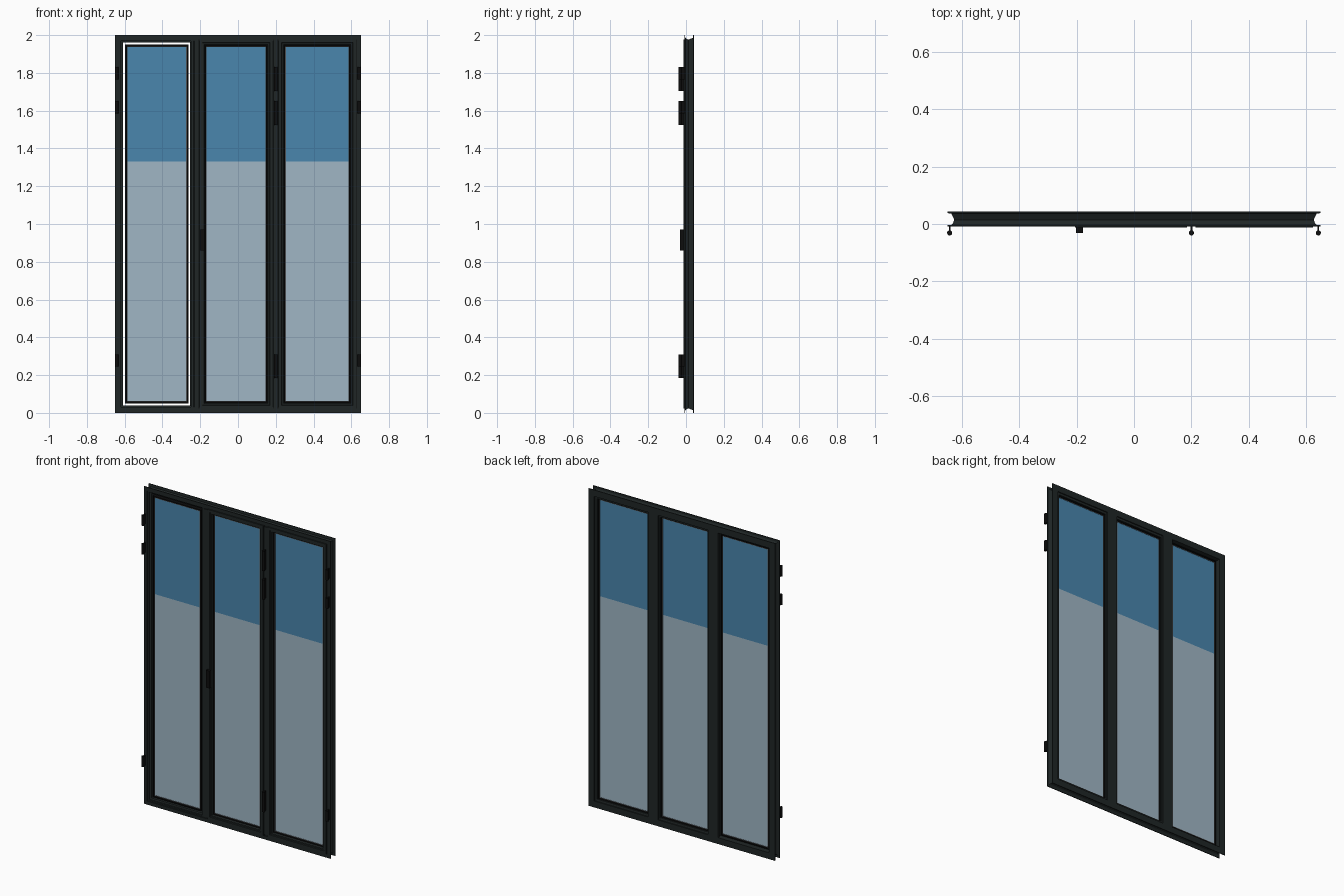
import bpy, bmesh
from mathutils import Vector

cube = bpy.data.objects.get("Cube")
if cube:
    bpy.data.objects.remove(cube, do_unlink=True)


def material(name, r, g, b):
    m = bpy.data.materials.new(name)
    m.use_nodes = True
    m.diffuse_color = (r, g, b, 1)
    bsdf = m.node_tree.nodes["Principled BSDF"]
    bsdf.inputs["Base Color"].default_value = (r, g, b, 1)
    bsdf.inputs["Roughness"].default_value = 0.6
    return m


DARK = material("dark green grey paint", 0.014, 0.019, 0.019)
BLACK = material("black rubber and metal", 0.004, 0.004, 0.004)
GREY = material("grey spacer", 0.12, 0.13, 0.14)
BLUE = material("blue glass", 0.068, 0.24, 0.42)
PALE = material("pale glass", 0.35, 0.47, 0.56)


def finish(name, bm, *mats):
    bmesh.ops.recalc_face_normals(bm, faces=bm.faces)
    mesh = bpy.data.meshes.new(name)
    bm.to_mesh(mesh)
    bm.free()
    for m in mats:
        mesh.materials.append(m)
    ob = bpy.data.objects.new(name, mesh)
    bpy.context.collection.objects.link(ob)
    return ob


def ring(name, x0, x1, z0, z1, profile, mat):
    """Sweep a closed (inset, y) profile round a rectangle with mitred corners."""
    bm = bmesh.new()
    loops = []
    for sx, sz in ((0, 0), (1, 0), (1, 1), (0, 1)):
        loops.append([bm.verts.new((x1 - d if sx else x0 + d, y, z1 - d if sz else z0 + d))
                      for d, y in profile])
    n = len(profile)
    for i in range(4):
        a, b = loops[i], loops[(i + 1) % 4]
        for j in range(n):
            k = (j + 1) % n
            bm.faces.new((a[j], a[k], b[k], b[j]))
    return finish(name, bm, mat)


def bar(name, profile, z0, z1, mat):
    """Extrude an (x, y) profile upwards."""
    bm = bmesh.new()
    face = bm.faces.new([bm.verts.new((x, y, z0)) for x, y in profile])
    up = bmesh.ops.extrude_face_region(bm, geom=[face])["geom"]
    bmesh.ops.translate(bm, vec=(0, 0, z1 - z0),
                        verts=[v for v in up if isinstance(v, bmesh.types.BMVert)])
    return finish(name, bm, mat)


def box(name, x0, x1, y0, y1, z0, z1, mat):
    return bar(name, [(x0, y0), (x1, y0), (x1, y1), (x0, y1)], z0, z1, mat)


def cylinder(name, x, y, r, z0, z1, mat):
    bpy.ops.mesh.primitive_cylinder_add(vertices=16, radius=r, depth=z1 - z0,
                                        location=(x, y, (z0 + z1) / 2))
    ob = bpy.context.object
    ob.name = name
    ob.data.materials.append(mat)
    bpy.ops.object.shade_smooth_by_angle()


def glass(name, x0, x1, z0, z1, split):
    """Thin pane cut at one height, blue above and pale below."""
    bm = bmesh.new()
    bmesh.ops.create_cube(bm, size=1)
    for v in bm.verts:
        v.co = Vector(((x0 + x1) / 2 + v.co.x * (x1 - x0), 0.016 + v.co.y * 0.012,
                       (z0 + z1) / 2 + v.co.z * (z1 - z0)))
    bmesh.ops.bisect_plane(bm, geom=bm.verts[:] + bm.edges[:] + bm.faces[:],
                           plane_co=(0, 0, split), plane_no=(0, 0, 1))
    for f in bm.faces:
        f.material_index = int(f.calc_center_median().z < split)
    finish(name, bm, BLUE, PALE)


# Outer frame: thin flanges front and back with a waisted outside
ring("outer_frame", -0.65, 0.65, 0, 2,
     [(0, 0.043), (0, 0.038), (0.014, 0.036), (0.018, 0.028), (0.024, 0.014), (0.018, 0),
      (0.012, -0.004), (0, -0.004), (0, -0.009), (0.022, -0.009), (0.022, -0.003),
      (0.03, -0.003), (0.03, 0.006), (0.04, 0.008), (0.04, 0.043)], DARK)

# Mullions: wide back flange, stepped front
for name, x in (("right_mullion", -0.218), ("left_mullion", 0.2)):
    half = [(0.012, -0.009), (0.018, -0.003), (0.03, -0.003), (0.03, 0.026),
            (0.036, 0.03), (0.036, 0.043)]
    bar(name, [(x + a, y) for a, y in half] + [(x - a, y) for a, y in reversed(half)],
        0.03, 1.97, DARK)

# Opening sashes around the middle and left panes
sash = [(0, -0.013), (0.016, -0.013), (0.018, -0.008), (0.026, -0.008), (0.029, -0.003),
        (0.029, 0.035), (0.012, 0.037), (0.012, 0.004), (0, 0.002)]
for name, x0, x1 in (("middle_sash", -0.205, 0.185), ("left_sash", 0.214, 0.624)):
    ring(name, x0, x1, 0.024, 1.976, sash, DARK)
    ring(name + "_seal", x0 - 0.004, x1 + 0.004, 0.02, 1.98,
         [(0, -0.006), (0.01, -0.006), (0.01, 0), (0, 0)], BLACK)

# Glazing: pane, grey spacer and black bead
for name, x0, x1 in (("right", -0.597, -0.262), ("middle", -0.178, 0.158),
                     ("left", 0.241, 0.597)):
    glass(name + "_glass", x0 + 0.003, x1 - 0.003, 0.054, 1.946, 1.33)
    ring(name + "_bead", x0, x1, 0.051, 1.949,
         [(0, 0.004), (0.006, 0.004), (0.009, 0.009), (0.009, 0.023), (0.006, 0.028),
          (0, 0.028)], BLACK)
    ring(name + "_spacer", x0, x1, 0.051, 1.949,
         [(0.009, 0.008), (0.012, 0.008), (0.012, 0.024), (0.009, 0.024)], GREY)

# Hinges: short barrels on the outside, full barrels at the left mullion
for top in (1.83, 1.65, 0.31):
    for side, x, low in (("right", -0.642, 0.065), ("left", 0.642, 0.065),
                         ("middle", 0.2, 0.125)):
        z0 = top - low
        cylinder(side + "_hinge_barrel", x, -0.031, 0.009, z0, top, BLACK)
        box(side + "_hinge_leaf", x - 0.003, x + 0.003, -0.028, -0.006, z0, top, BLACK)

# Handle on the middle sash
box("handle_plate", -0.202, -0.178, -0.018, -0.012, 0.86, 0.97, BLACK)
box("handle_grip", -0.202, -0.178, -0.031, -0.018, 0.86, 0.97, BLACK)
